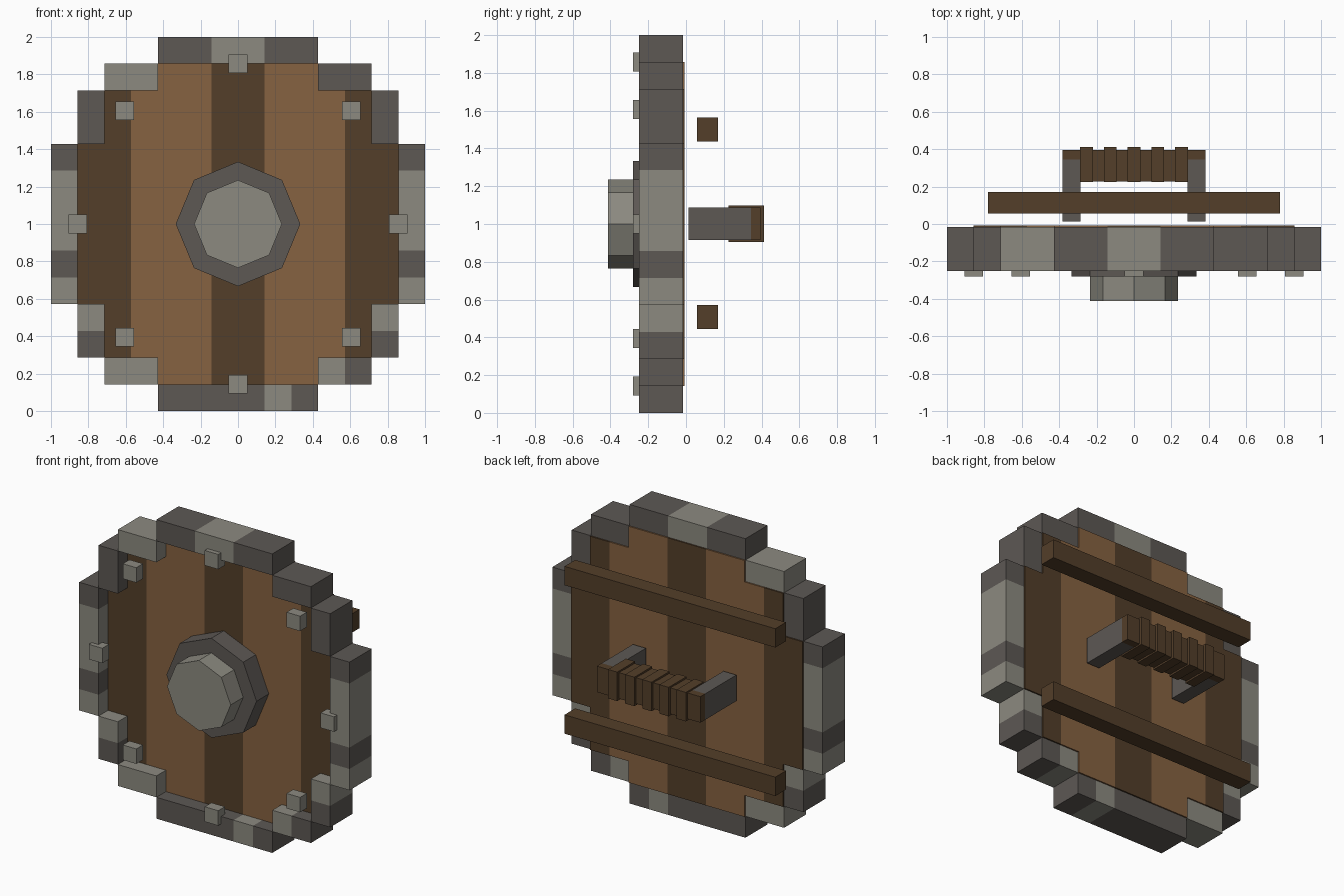
import bpy, bmesh, math
from mathutils import Vector

if "Cube" in bpy.data.objects:
    bpy.data.objects.remove(bpy.data.objects["Cube"])

U = 1 / 7  # grid cell: the shield is 14 x 14 cells


def material(name, rgb):
    m = bpy.data.materials.new(name)
    lin = [((c / 255 + 0.055) / 1.055) ** 2.4 for c in rgb]
    m.diffuse_color = (*lin, 1)
    m.use_nodes = True
    m.node_tree.nodes["Principled BSDF"].inputs["Base Color"].default_value = m.diffuse_color
    return m


LIGHT = material("light_stone", (140, 138, 128))
DARK = material("dark_stone", (93, 88, 84))
OAK = material("light_wood", (134, 98, 65))
WALNUT = material("dark_wood", (83, 62, 41))


def prism(name, outline, y0, y1, mat):
    """Extrude an (x, z) outline from y0 to y1."""
    bm = bmesh.new()
    face = bm.faces.new([bm.verts.new((x, y0, z)) for x, z in outline])
    ext = bmesh.ops.extrude_face_region(bm, geom=[face])
    verts = [g for g in ext["geom"] if isinstance(g, bmesh.types.BMVert)]
    bmesh.ops.translate(bm, verts=verts, vec=Vector((0, y1 - y0, 0)))
    bmesh.ops.recalc_face_normals(bm, faces=bm.faces)
    mesh = bpy.data.meshes.new(name)
    bm.to_mesh(mesh)
    bm.free()
    mesh.materials.append(mat)
    obj = bpy.data.objects.new(name, mesh)
    bpy.context.collection.objects.link(obj)
    return obj


def box(name, x0, x1, y0, y1, z0, z1, mat):
    return prism(name, [(x0, z0), (x1, z0), (x1, z1), (x0, z1)], y0, y1, mat)


def octagon(r):
    return [(r * math.cos(i * math.pi / 4), 1 + r * math.sin(i * math.pi / 4))
            for i in range(8)]


# Stepped stone rim: (column, row from top, width, height, colour) in cells
rim = [
    (4, 0, 2, 1, DARK), (6, 0, 2, 1, LIGHT), (8, 0, 2, 1, DARK),
    (2, 1, 2, 1, LIGHT), (10, 1, 2, 1, DARK),
    (2, 12, 2, 1, LIGHT), (10, 12, 1, 1, LIGHT), (11, 12, 1, 1, DARK),
    (4, 13, 4, 1, DARK), (8, 13, 1, 1, LIGHT), (9, 13, 1, 1, DARK),
]
for c in (0, 13):
    rim += [(c, 4, 1, 1, DARK), (c, 5, 1, 3, LIGHT),
            (c, 8, 1, 1, DARK), (c, 9, 1, 1, LIGHT)]
for c in (1, 12):
    rim += [(c, 2, 1, 2, DARK), (c, 10, 1, 1, LIGHT), (c, 11, 1, 1, DARK)]
for c, r, w, h, mat in rim:
    box("rim_block", c * U - 1, (c + w) * U - 1, -0.25, -0.016,
        2 - (r + h) * U, 2 - r * U, mat)

# Vertical planks, stepped to fit inside the rim (cells from the centre)
inner = [(1, 6), (3, 6), (3, 5), (4, 5), (4, -5), (3, -5), (3, -6), (1, -6)]
outer = [(4, 5), (5, 5), (5, 3), (6, 3), (6, -3), (5, -3), (5, -5), (4, -5)]
for s in (-1, 1):
    for name, cells, mat in (("inner_plank", inner, OAK),
                             ("outer_plank", outer, WALNUT)):
        prism(name, [(s * x * U, 1 + z * U) for x, z in cells],
              -0.15, -0.007, mat)
box("middle_plank", -U, U, -0.15, -0.007, U, 2 - U, WALNUT)

# Eight-sided boss on its flange
prism("boss_flange", octagon(0.333), -0.28, -0.145, DARK)
prism("boss", octagon(0.235), -0.413, -0.27, LIGHT)

# Square studs around the face
d = 0.606
for x, z in [(0, 6 * U), (0, -6 * U), (6 * U, 0), (-6 * U, 0),
             (d, d), (d, -d), (-d, d), (-d, -d)]:
    box("stud", x - 0.05, x + 0.05, -0.281, -0.21, 0.95 + z, 1.05 + z, LIGHT)

# Back battens
for z in (0.507, 1.5):
    box("batten", -0.78, 0.78, 0.057, 0.17, z - 0.063, z + 0.063, WALNUT)

# Handle: two brackets, a bar, a core and five wraps
for s in (-1, 1):
    box("handle_bracket", s * 0.335 - 0.048, s * 0.335 + 0.048,
        0.014, 0.344, 0.914, 1.088, DARK)
box("handle_bar", -0.383, 0.383, 0.344, 0.395, 0.914, 1.088, WALNUT)
box("grip_core", -0.287, 0.287, 0.228, 0.394, 0.916, 1.086, WALNUT)
for i in range(-2, 3):
    x = i * 0.127
    box("grip_wrap", x - 0.034, x + 0.034, 0.224, 0.413, 0.904, 1.098, WALNUT)
